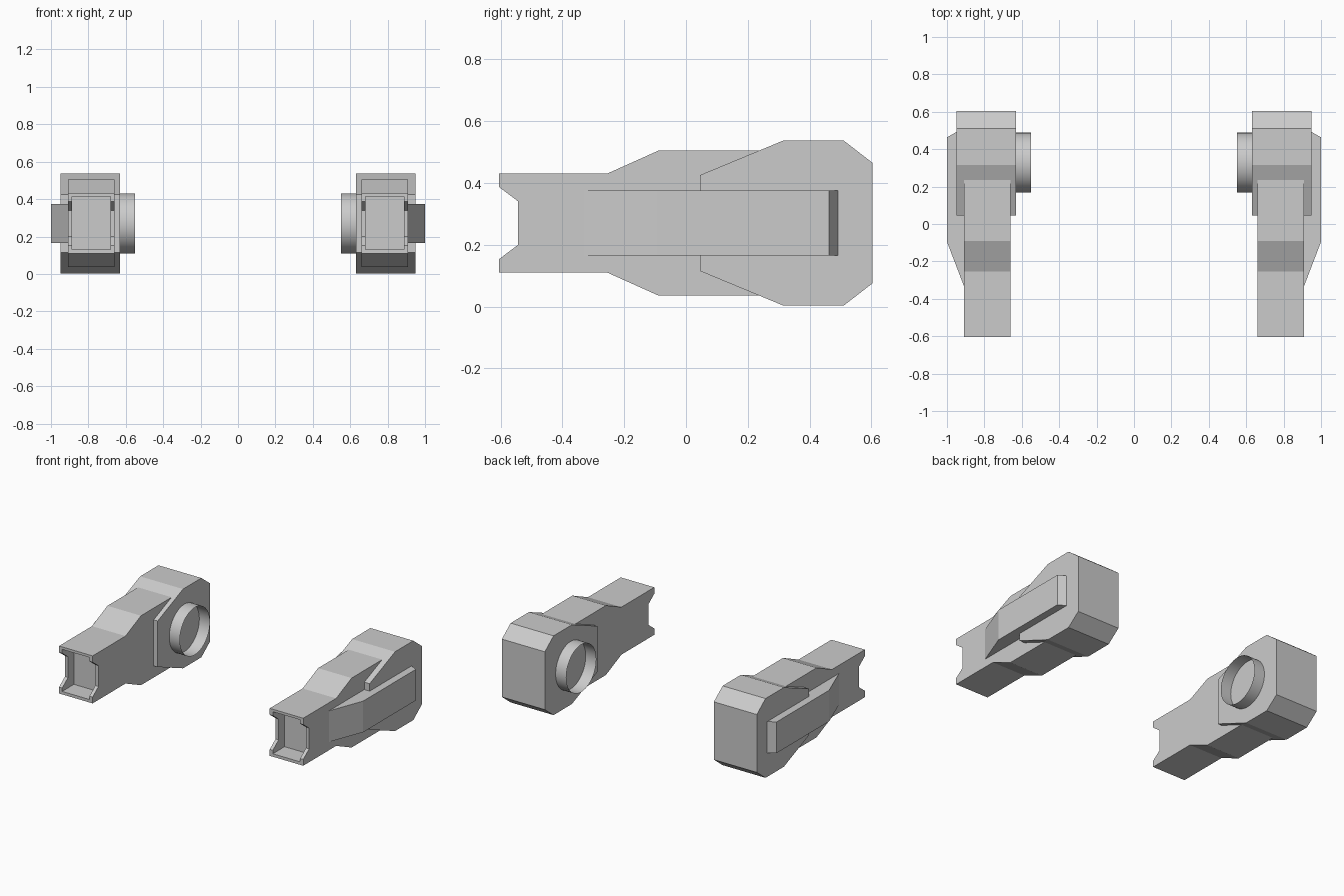
import bpy, bmesh
from math import pi
from mathutils import Matrix, Vector

if "Cube" in bpy.data.objects:
    bpy.data.objects.remove(bpy.data.objects["Cube"])


def make_object(name, bm):
    mesh = bpy.data.meshes.new(name)
    bm.to_mesh(mesh)
    bm.free()
    obj = bpy.data.objects.new(name, mesh)
    bpy.context.collection.objects.link(obj)
    return obj


def prism(name, points, axis, lo, hi):
    """Extrude a profile: axis 'X' takes (y, z) points, axis 'Z' takes (x, y)."""
    bm = bmesh.new()
    place = (lambda p: (lo, *p)) if axis == 'X' else (lambda p: (*p, lo))
    step = (hi - lo) * (Vector((1, 0, 0)) if axis == 'X' else Vector((0, 0, 1)))
    face = bm.faces.new([bm.verts.new(place(p)) for p in points])
    ext = bmesh.ops.extrude_face_region(bm, geom=[face], use_keep_orig=True)
    verts = [g for g in ext['geom'] if isinstance(g, bmesh.types.BMVert)]
    bmesh.ops.translate(bm, verts=verts, vec=step)
    bmesh.ops.recalc_face_normals(bm, faces=bm.faces)
    return make_object(name, bm)


def mirror(obj):
    obj.modifiers.new("mirror_x", 'MIRROR').use_axis[0] = True


CZ = 0.27  # height of the arm's centre line


def symmetric(upper):
    """Close a (y, z) profile by reflecting it about the centre line."""
    return upper + [(y, 2 * CZ - z) for y, z in reversed(upper)]


# Forearm shell with notched side walls
forearm = prism("forearm", symmetric([
    (-0.543, 0.34), (-0.605, 0.387), (-0.605, 0.43), (-0.255, 0.43),
    (-0.09, 0.504), (0.30, 0.504)]), 'X', 0.66, 0.91)

# Square socket in the front end
cutter = prism("socket_cutter", [(-0.8, 0.13), (-0.48, 0.13), (-0.48, 0.413),
                                 (-0.8, 0.413)], 'X', 0.683, 0.887)
cutter.hide_render = True
cutter.hide_set(True)
cut = forearm.modifiers.new("socket", 'BOOLEAN')
cut.operation = 'DIFFERENCE'
cut.solver = 'EXACT'
cut.object = cutter
bpy.context.view_layer.update()
carved = bpy.data.meshes.new_from_object(
    forearm.evaluated_get(bpy.context.evaluated_depsgraph_get()))
forearm.modifiers.clear()
forearm.data = carved
bpy.data.objects.remove(cutter)
mirror(forearm)

# Elbow block
mirror(prism("elbow_block", symmetric([
    (0.045, 0.425), (0.315, 0.537), (0.51, 0.537), (0.603, 0.465)]),
    'X', 0.63, 0.95))

# Outer side fin
mirror(prism("side_fin", [(0.905, -0.33), (0.91, -0.33), (1.0, -0.095),
                          (1.0, 0.463), (0.95, 0.492), (0.905, 0.492)],
             'Z', 0.165, 0.375))

# Thin open ring on the inner face
bm = bmesh.new()
bmesh.ops.create_cone(bm, cap_ends=False, segments=48, radius1=0.16,
                      radius2=0.16, depth=0.085,
                      matrix=Matrix.Translation((0.5935, 0.328, CZ))
                      @ Matrix.Rotation(pi / 2, 4, 'Y'))
for f in bm.faces:
    f.smooth = True
mirror(make_object("joint_ring", bm))
